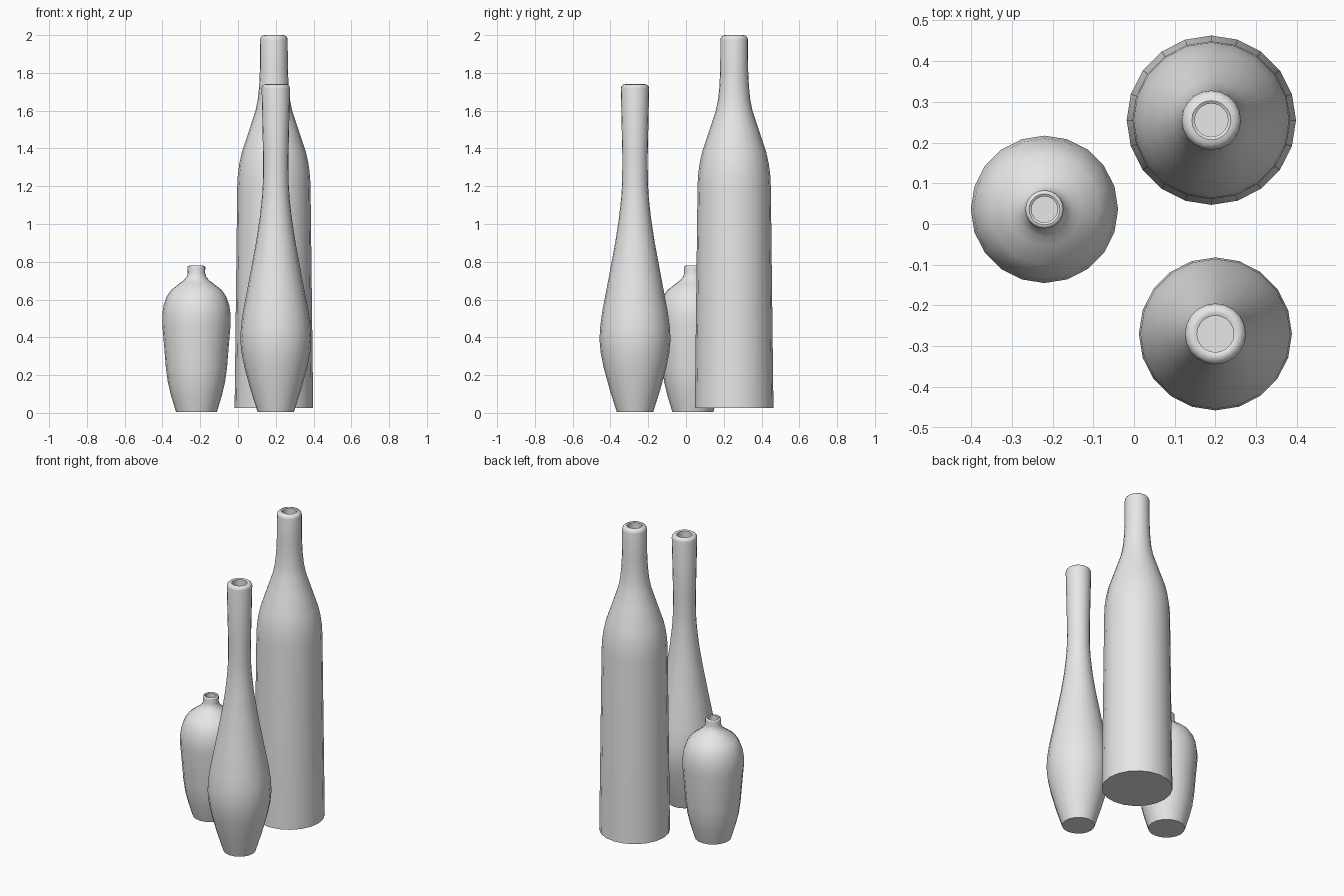
import bpy, bmesh, math
from mathutils import Vector

SIDES = 20

cube = bpy.data.objects.get("Cube")
if cube:
    bpy.data.objects.remove(cube, do_unlink=True)

clay = bpy.data.materials.new("plain_grey_clay")
clay.use_nodes = True
clay.diffuse_color = (0.8, 0.8, 0.8, 1)
clay.node_tree.nodes["Principled BSDF"].inputs["Base Color"].default_value = (0.8, 0.8, 0.8, 1)


def lathe(name, centre, body, lip, hole, depth):
    """Spin an outer profile of (radius, height) pairs, with a rounded lip and a mouth hole."""
    top = body[-1][1]
    r = body[-1][0]
    # rounded lip: quarter arc from the neck up to the flat rim
    arc = [(r - lip * (1 - math.cos(a)), top + lip * math.sin(a))
           for a in (math.pi / 8 * i for i in range(1, 5))]
    rim = arc[-1][1]
    mouth = [(hole, rim - 0.004), (hole, rim - depth), (0, rim - depth)]
    profile = [(0, body[0][1])] + body + arc + mouth

    bm = bmesh.new()
    verts = [bm.verts.new((x, 0, z)) for x, z in profile]
    edges = [bm.edges.new(pair) for pair in zip(verts, verts[1:])]
    bmesh.ops.spin(bm, geom=verts + edges, cent=(0, 0, 0), axis=(0, 0, 1),
                   angle=math.tau, steps=SIDES, use_merge=False)
    bmesh.ops.remove_doubles(bm, verts=bm.verts, dist=0.0005)
    bmesh.ops.recalc_face_normals(bm, faces=bm.faces)

    mesh = bpy.data.meshes.new(name)
    bm.to_mesh(mesh)
    bm.free()
    mesh.materials.append(clay)
    obj = bpy.data.objects.new(name, mesh)
    obj.location = Vector((*centre, 0))
    bpy.context.collection.objects.link(obj)
    bpy.ops.object.select_all(action="DESELECT")
    obj.select_set(True)
    bpy.context.view_layer.objects.active = obj
    bpy.ops.object.shade_smooth_by_angle(angle=math.radians(40))
    return obj


# Large straight-sided bottle at the back
lathe("large_bottle", (0.19, 0.255),
      [(0.208, 0.027), (0.194, 1.2), (0.191, 1.26), (0.183, 1.32),
       (0.17, 1.38), (0.13, 1.5), (0.097, 1.6), (0.085, 1.66),
       (0.078, 1.73), (0.074, 1.82), (0.073, 1.975)],
      0.025, 0.041, 0.12)

# Slender long-necked bottle at the front
lathe("slender_bottle", (0.2, -0.27),
      [(0.096, 0.004), (0.133, 0.12), (0.166, 0.24), (0.182, 0.32),
       (0.188, 0.39), (0.184, 0.46), (0.173, 0.54), (0.146, 0.68),
       (0.105, 0.9), (0.085, 1.03), (0.073, 1.14), (0.068, 1.22),
       (0.067, 1.35), (0.075, 1.718)],
      0.022, 0.045, 0.12)

# Small round-shouldered vase at the side
lathe("small_vase", (-0.22, 0.036),
      [(0.108, 0.004), (0.134, 0.09), (0.151, 0.16), (0.162, 0.24),
       (0.17, 0.34), (0.181, 0.47), (0.181, 0.52), (0.174, 0.57),
       (0.158, 0.615), (0.135, 0.65), (0.09, 0.685), (0.067, 0.702),
       (0.052, 0.72), (0.046, 0.74), (0.047, 0.77)],
      0.009, 0.032, 0.08)
